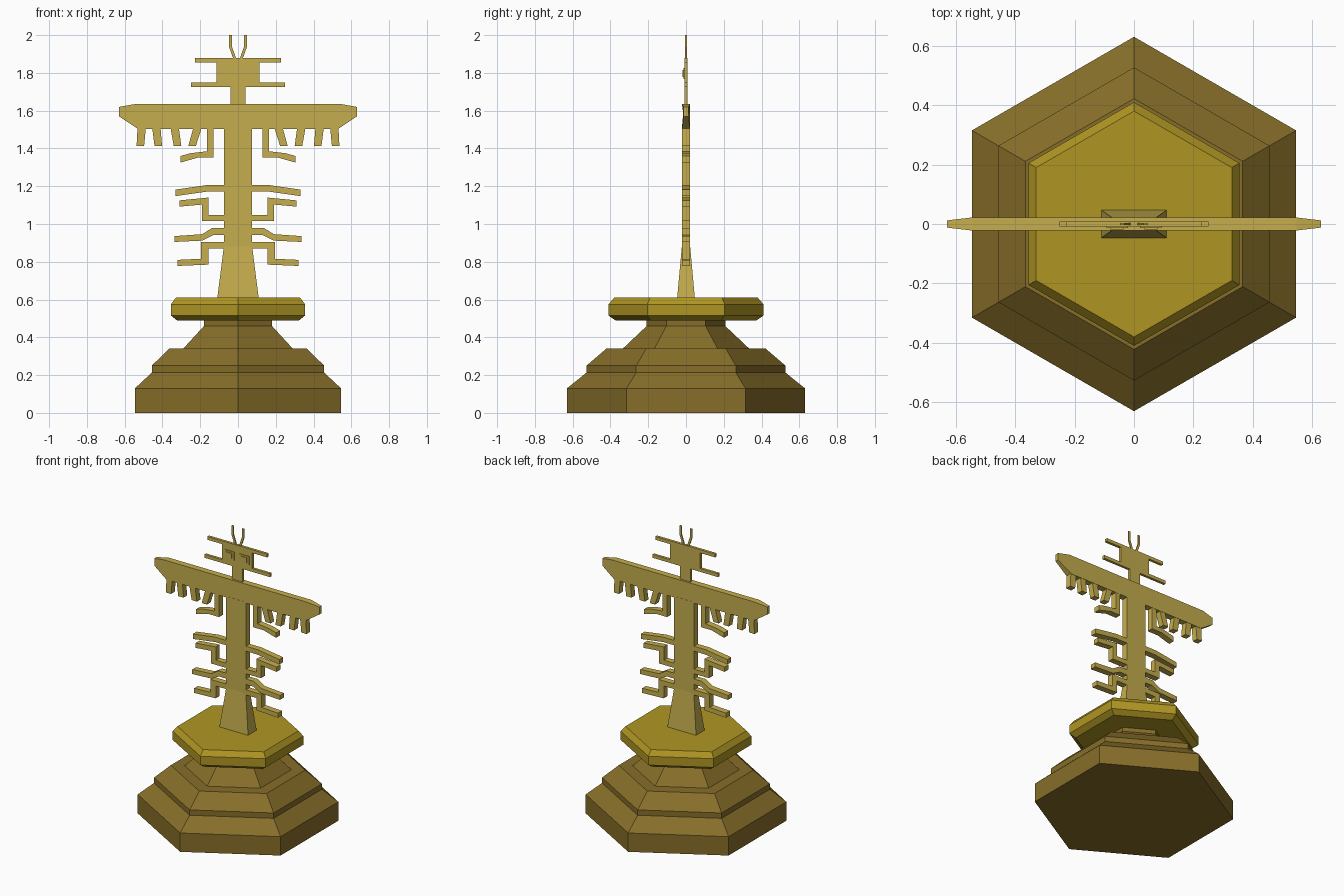
import bpy, bmesh, math

if "Cube" in bpy.data.objects:
    bpy.data.objects.remove(bpy.data.objects["Cube"])


def material(name, color):
    m = bpy.data.materials.new(name)
    m.diffuse_color = (*color, 1.0)
    m.use_nodes = True
    m.node_tree.nodes["Principled BSDF"].inputs["Base Color"].default_value = m.diffuse_color
    return m


BRONZE = material("dark bronze", (0.24, 0.155, 0.022))
GOLD = material("rich gold", (0.43, 0.305, 0.017))
PALE = material("pale gold", (0.56, 0.42, 0.075))


def finish(name, bm, mat):
    bmesh.ops.recalc_face_normals(bm, faces=bm.faces)
    me = bpy.data.meshes.new(name)
    bm.to_mesh(me)
    bm.free()
    me.materials.append(mat)
    ob = bpy.data.objects.new(name, me)
    bpy.context.collection.objects.link(ob)
    return ob


def loft(name, rings, mat):
    """Solid through a stack of point rings."""
    bm = bmesh.new()
    loops = [[bm.verts.new(p) for p in r] for r in rings]
    for a, b in zip(loops, loops[1:]):
        n = len(a)
        for i in range(n):
            j = (i + 1) % n
            bm.faces.new((a[i], a[j], b[j], b[i]))
    bm.faces.new(loops[0])
    bm.faces.new(loops[-1])
    return finish(name, bm, mat)


def hexagon(r, z):
    angles = [math.radians(90 + 60 * k) for k in range(6)]
    return [(r * math.cos(a), r * math.sin(a), z) for a in angles]


def rect(x, y, z):
    return [(-x, -y, z), (x, -y, z), (x, y, z), (-x, y, z)]


def plate(name, pts, y0, y1, mat=PALE, side=1):
    """Extrude an x-z outline from y0 to y1; side = -1 mirrors it."""
    return loft(name, [[(side * x, y, z) for x, z in pts] for y in (y0, y1)], mat)


def box_outline(x0, x1, z0, z1):
    return [(x0, z0), (x1, z0), (x1, z1), (x0, z1)]


# Stepped hexagonal pedestal and its cap
loft("pedestal", [hexagon(r, z) for r, z in [
    (.63, 0), (.63, .13), (.527, .213), (.527, .25), (.422, .34),
    (.335, .34), (.208, .46), (.208, .495)]], BRONZE)
loft("pedestal_cap", [hexagon(r, z) for r, z in [
    (.37, .488), (.41, .515), (.41, .575), (.38, .61)]], GOLD)

# Flared column
loft("column", [rect(.11, .047, .605), rect(.075, .022, .88),
                rect(.075, .022, 1.51)], PALE)

# Wide crossbeam, thinner at the tips
T = .022
beam = [(-.63, 1.57), (-.53, 1.503), (.53, 1.503), (.63, 1.57),
        (.63, 1.62), (.545, 1.635), (-.545, 1.635), (-.63, 1.62)]
loft("crossbeam", [[(x, s * (.012 if abs(x) > .6 else T), z) for x, z in beam]
                   for s in (-1, 1)], PALE)

# Ribs and hanging teeth, outlines for the right-hand side
RIBS = [
    [(.13, 1.505), (.13, 1.352), (.21, 1.352), (.305, 1.325), (.305, 1.36),
     (.25, 1.375), (.165, 1.385), (.165, 1.505)],
    [(.07, 1.206), (.165, 1.206), (.33, 1.182), (.33, 1.148), (.16, 1.172), (.07, 1.172)],
    [(.07, 1.048), (.155, 1.048), (.155, 1.138), (.19, 1.138), (.31, 1.125), (.31, 1.092),
     (.19, 1.103), (.19, 1.016), (.07, 1.016)],
    [(.07, .98), (.135, .98), (.19, .946), (.335, .936), (.335, .905),
     (.19, .912), (.13, .942), (.07, .942)],
    [(.07, .905), (.195, .905), (.195, .816), (.32, .81), (.32, .778),
     (.155, .785), (.155, .87), (.07, .87)],
]
# swap the inner corner of rib 3 so that it steps up then out
RIBS[2] = [(.07, 1.048), (.155, 1.048), (.155, 1.14), (.31, 1.125), (.31, 1.092),
           (.19, 1.103), (.19, 1.016), (.07, 1.016)]
TEETH = [(.53, .517), (.432, .422), (.335, .32), (.215, .243)]  # top, bottom centres
TEETH[0] = (.51, .517)

for side, label in ((-1, "left"), (1, "right")):
    for k, outline in enumerate(RIBS):
        plate(f"{label}_rib_{k + 1}", outline, -.021, .021, PALE, side)
    for k, (top, bot) in enumerate(TEETH):
        plate(f"{label}_tooth_{k + 1}",
              [(top - .022, 1.507), (bot - .02, 1.413), (bot + .02, 1.413),
               (top + .022, 1.507)], -.02, .02, PALE, side)
    # Eye frame and pupil
    plate(f"{label}_eye_frame", box_outline(.021, .093, 1.768, 1.826), -.014, -.007, PALE, side)
    plate(f"{label}_eye", box_outline(.036, .079, 1.779, 1.815), -.018, -.013, PALE, side)
    # Bent antenna
    plate(f"{label}_antenna",
          [(.01, 1.875), (.025, 1.875), (.047, 1.937), (.047, 2.0),
           (.032, 2.0), (.032, 1.94)], -.004, .004, PALE, side)

# Head with two long bars, in one outline
half = [(.04, 1.63), (.04, 1.725), (.25, 1.725), (.25, 1.748), (.115, 1.748),
        (.115, 1.855), (.228, 1.855), (.228, 1.878)]
plate("head", half + [(-x, z) for x, z in reversed(half)], -.009, .009)
